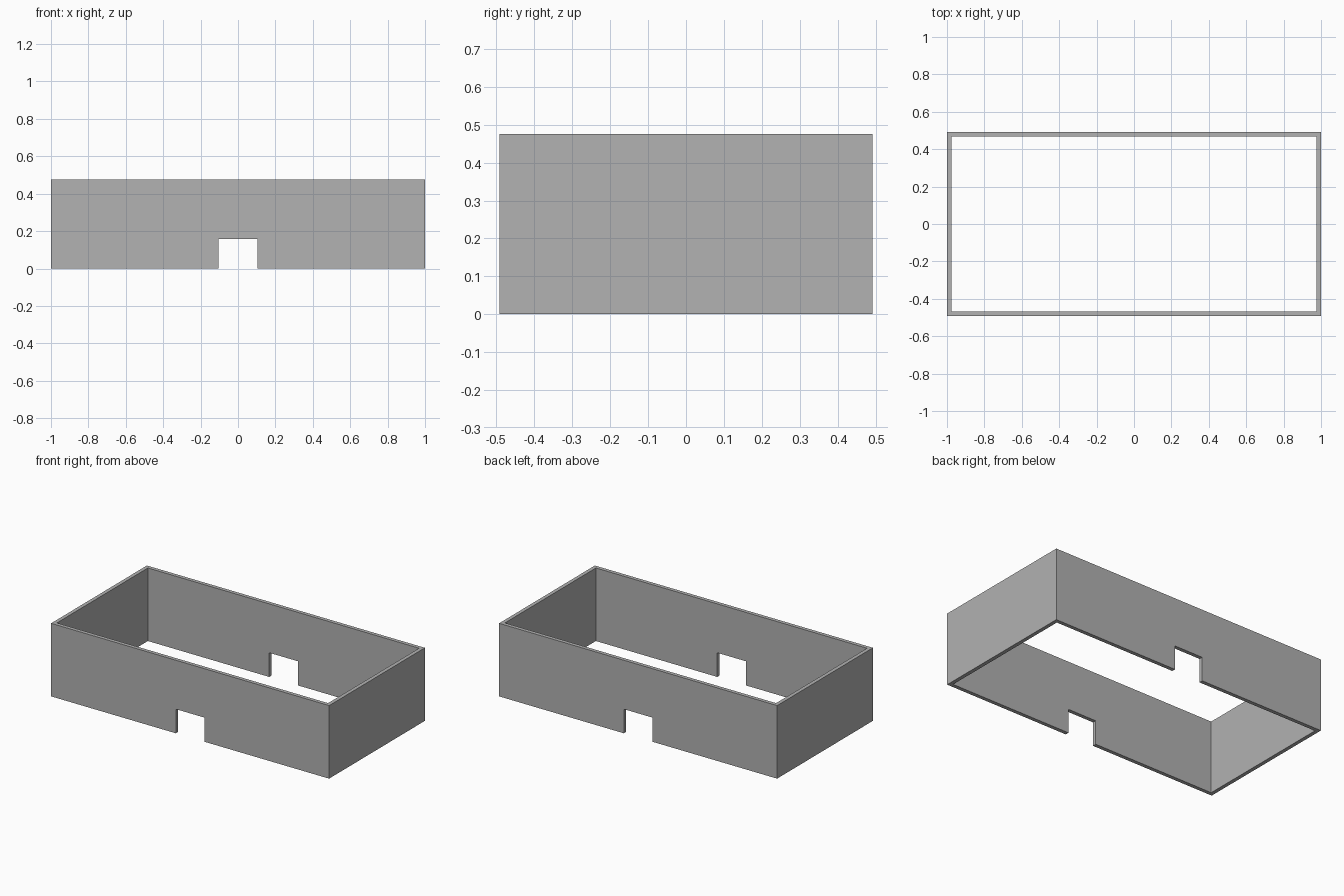
import bpy, bmesh

HALF_X, HALF_Y, HEIGHT = 1.0, 0.492, 0.475
WALL = 0.0246
DOOR_HALF, DOOR_TOP = 0.103, 0.157

cube = bpy.data.objects.get("Cube")
if cube:
    bpy.data.objects.remove(cube, do_unlink=True)

grey = bpy.data.materials.new("wall_grey")
grey.use_nodes = True
grey.diffuse_color = (0.445, 0.445, 0.445, 1)
grey.node_tree.nodes["Principled BSDF"].inputs["Base Color"].default_value = grey.diffuse_color

# Long wall outline with a doorway notch, and a plain end wall
long_wall = [(-HALF_X, 0), (-DOOR_HALF, 0), (-DOOR_HALF, DOOR_TOP), (DOOR_HALF, DOOR_TOP),
             (DOOR_HALF, 0), (HALF_X, 0), (HALF_X, HEIGHT), (-HALF_X, HEIGHT)]
end_wall = [(-HALF_Y, 0), (HALF_Y, 0), (HALF_Y, HEIGHT), (-HALF_Y, HEIGHT)]

# Each wall is made twice, turned half way round for the opposite side
bm = bmesh.new()
for side in (1, -1):
    bm.faces.new([bm.verts.new((side * x, -side * HALF_Y, z)) for x, z in long_wall])
    bm.faces.new([bm.verts.new((side * HALF_X, side * y, z)) for y, z in end_wall])
bmesh.ops.remove_doubles(bm, verts=bm.verts, dist=0.001)

mesh = bpy.data.meshes.new("outer_walls")
bm.to_mesh(mesh)
bm.free()
mesh.materials.append(grey)
walls = bpy.data.objects.new("outer_walls", mesh)
bpy.context.collection.objects.link(walls)

# Thicken inwards with square corners
thickness = walls.modifiers.new("wall_thickness", "SOLIDIFY")
thickness.thickness = WALL
thickness.offset = -1
thickness.use_even_offset = True
